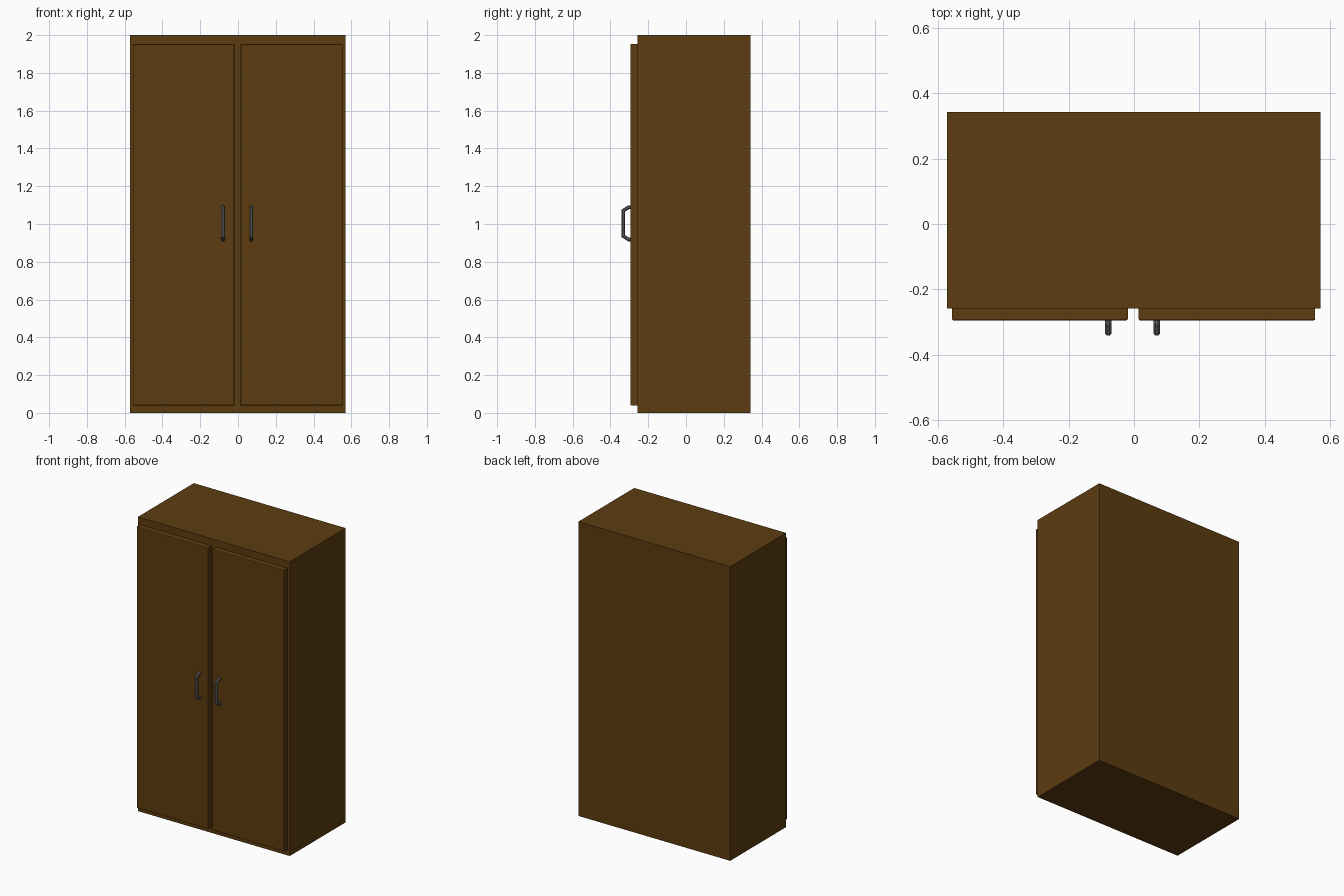
import bpy, bmesh, math
from mathutils import Vector

if "Cube" in bpy.data.objects:
    bpy.data.objects.remove(bpy.data.objects["Cube"])


def material(name, rgb):
    m = bpy.data.materials.new(name)
    m.diffuse_color = (*rgb, 1)
    m.use_nodes = True
    m.node_tree.nodes["Principled BSDF"].inputs["Base Color"].default_value = m.diffuse_color
    return m


wood = material("dark brown wood", (0.108, 0.045, 0.005))
metal = material("grey metal", (0.13, 0.13, 0.13))


def finish(name, bm, mat):
    bmesh.ops.recalc_face_normals(bm, faces=bm.faces)
    me = bpy.data.meshes.new(name)
    bm.to_mesh(me)
    bm.free()
    me.materials.append(mat)
    ob = bpy.data.objects.new(name, me)
    bpy.context.collection.objects.link(ob)
    return ob


def box(name, lo, hi, mat, front_bevel=0):
    lo, hi = Vector(lo), Vector(hi)
    bm = bmesh.new()
    bmesh.ops.create_cube(bm, size=1)
    for v in bm.verts:
        v.co = (lo + hi) / 2 + v.co * (hi - lo)
    if front_bevel:
        edges = [e for e in bm.edges if all(v.co.y < lo.y + 1e-4 for v in e.verts)]
        bmesh.ops.bevel(bm, geom=edges, offset=front_bevel, segments=2,
                        profile=0.5, affect='EDGES')
    return finish(name, bm, mat)


def handle(name, x, path, r, sides=8):
    # octagonal tube swept along a (y, z) path with mitred corners
    pts = [Vector((0, y, z)) for y, z in path]
    bm, rings = bmesh.new(), []
    for i, p in enumerate(pts):
        a = (p - pts[i - 1]).normalized() if i else None
        b = (pts[i + 1] - p).normalized() if i < len(pts) - 1 else None
        a, b = a or b, b or a
        t = (a + b).normalized()
        n = t.cross(Vector((1, 0, 0))) / t.dot(a)
        ring = []
        for k in range(sides):
            ang = 2 * math.pi * (k + 0.5) / sides
            ring.append(bm.verts.new(p + Vector((x + r * math.cos(ang), 0, 0))
                                     + n * r * math.sin(ang)))
        rings.append(ring)
    for r0, r1 in zip(rings, rings[1:]):
        for k in range(sides):
            j = (k + 1) % sides
            bm.faces.new((r0[k], r0[j], r1[j], r1[k]))
    bm.faces.new(rings[0])
    bm.faces.new(rings[-1])
    return finish(name, bm, metal)


# cabinet carcass
box("cabinet_body", (-0.572, -0.258, 0), (0.57, 0.342, 2), wood)

# pair of doors with softened front edges, and their pull handles
grip = [(-0.288, 1.089), (-0.304, 1.089), (-0.332, 1.071),
        (-0.332, 0.936), (-0.304, 0.918), (-0.288, 0.918)]
for side, x0, x1, hx in (("left", -0.557, -0.019, -0.079),
                         ("right", 0.014, 0.554, 0.070)):
    box(side + "_door", (x0, -0.295, 0.04), (x1, -0.257, 1.952), wood, 0.005)
    handle(side + "_handle", hx, grip, 0.0105)
